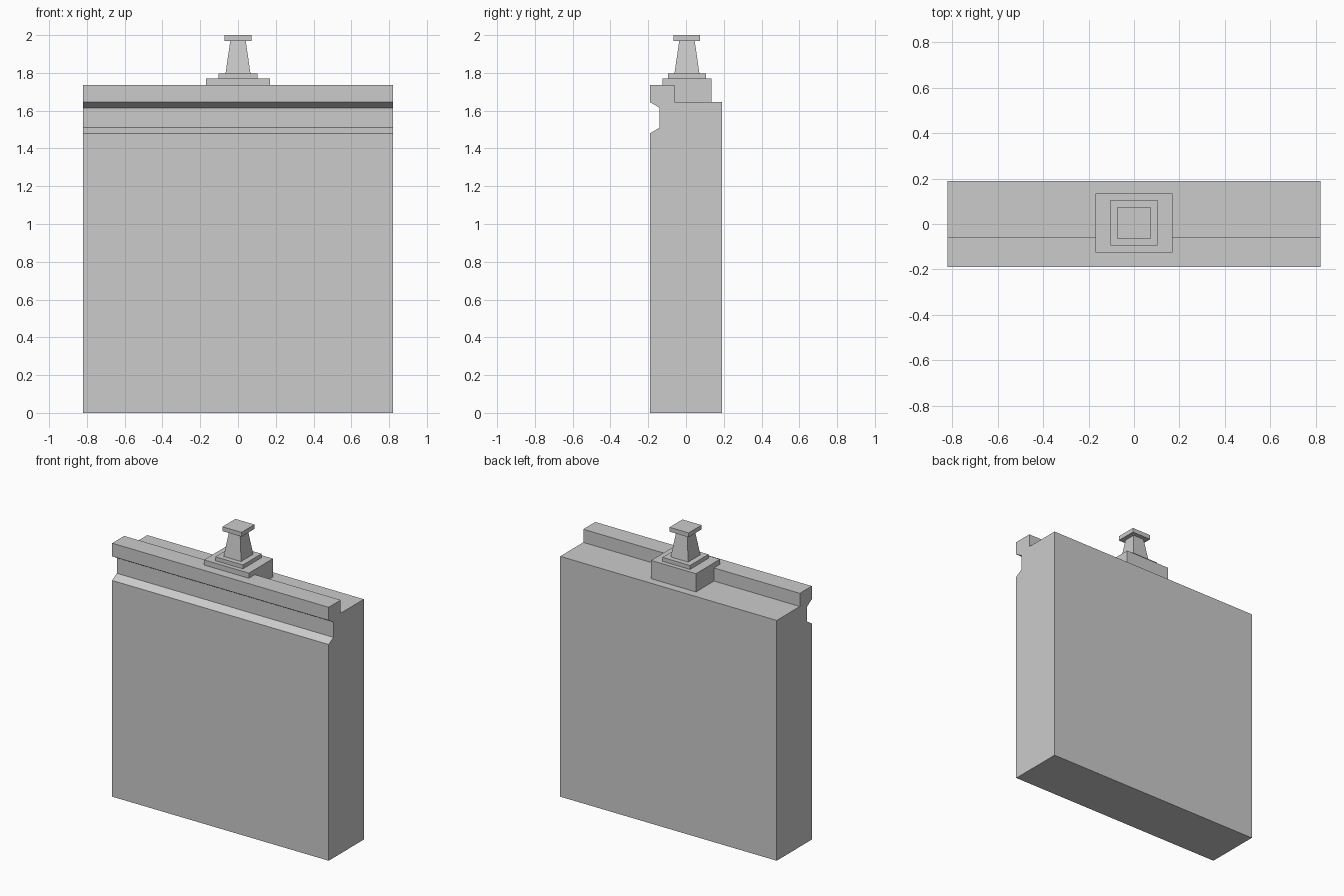
import bpy
import bmesh

cube = bpy.data.objects.get("Cube")
if cube:
    bpy.data.objects.remove(cube, do_unlink=True)

grey = bpy.data.materials.new("plain_grey")
grey.use_nodes = True
colour = (0.6, 0.6, 0.6, 1)
grey.diffuse_color = colour
grey.node_tree.nodes["Principled BSDF"].inputs["Base Color"].default_value = colour


def finish(name, bm):
    bmesh.ops.recalc_face_normals(bm, faces=bm.faces)
    mesh = bpy.data.meshes.new(name)
    bm.to_mesh(mesh)
    bm.free()
    mesh.materials.append(grey)
    obj = bpy.data.objects.new(name, mesh)
    bpy.context.collection.objects.link(obj)


def extrude_along_x(name, profile, half_width):
    bm = bmesh.new()
    face = bm.faces.new([bm.verts.new((-half_width, y, z)) for y, z in profile])
    moved = bmesh.ops.extrude_face_region(bm, geom=[face])["geom"]
    verts = [v for v in moved if isinstance(v, bmesh.types.BMVert)]
    bmesh.ops.translate(bm, verts=verts, vec=(2 * half_width, 0, 0))
    finish(name, bm)


def block(name, half_x, half_y, bottom, top, taper=1.0, y=0.005):
    bm = bmesh.new()
    bmesh.ops.create_cube(bm, size=2)
    for v in bm.verts:
        upper = v.co.z > 0
        scale = taper if upper else 1
        v.co = (v.co.x * half_x * scale, y + v.co.y * half_y * scale,
                top if upper else bottom)
    finish(name, bm)


# Wall slab with a grooved front lip and a stepped back ledge
extrude_along_x("wall_slab", [
    (-0.19, 0), (0.19, 0), (0.19, 1.645), (-0.06, 1.645), (-0.06, 1.735),
    (-0.19, 1.735), (-0.19, 1.645), (-0.14, 1.615), (-0.14, 1.51), (-0.19, 1.48),
], 0.82)

# Stacked finial on the centre of the top
block("finial_base", 0.17, 0.13, 1.645, 1.77)
block("finial_plinth", 0.104, 0.1, 1.77, 1.797)
block("finial_post", 0.066, 0.066, 1.797, 1.97, taper=0.62)
block("finial_cap", 0.072, 0.07, 1.97, 2.0)
